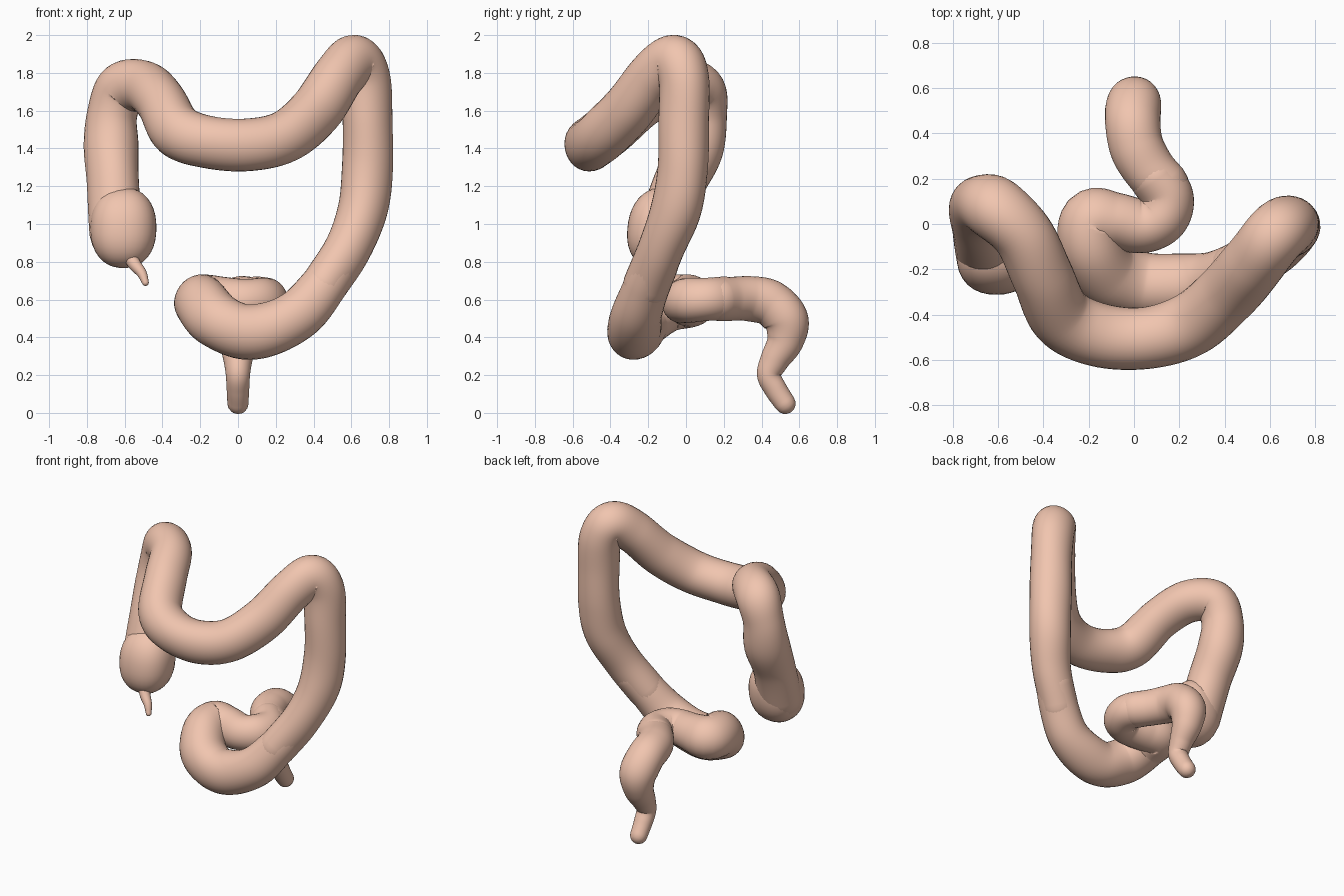
import bpy, bmesh, math
from mathutils import Vector

if "Cube" in bpy.data.objects:
    bpy.data.objects.remove(bpy.data.objects["Cube"])

mat = bpy.data.materials.new("flesh")
mat.diffuse_color = (0.88, 0.56, 0.43, 1)
mat.use_nodes = True
mat.node_tree.nodes["Principled BSDF"].inputs["Base Color"].default_value = mat.diffuse_color


def finish(name, bm):
    bmesh.ops.recalc_face_normals(bm, faces=bm.faces)
    me = bpy.data.meshes.new(name)
    bm.to_mesh(me)
    bm.free()
    for p in me.polygons:
        p.use_smooth = True
    me.materials.append(mat)
    ob = bpy.data.objects.new(name, me)
    bpy.context.collection.objects.link(ob)
    return ob


def spline(pts, steps):
    """Catmull-Rom through (x, y, z, radius) points."""
    p = [Vector(q) for q in pts]
    p = [2 * p[0] - p[1]] + p + [2 * p[-1] - p[-2]]
    out = []
    for i in range(1, len(p) - 2):
        a, b, c, d = p[i - 1:i + 3]
        for s in range(steps):
            t = s / steps
            out.append(0.5 * (2 * b + (c - a) * t + (2 * a - 5 * b + 4 * c - d) * t * t
                              + (3 * b - a - 3 * c + d) * t ** 3))
    return out + [p[-2]]


def tube(name, pts, steps=8, sides=32, lobes=0.0):
    """Sweep a softly lobed circle along the path, with rounded ends."""
    path = spline(pts, steps)
    pos = [q.to_3d() for q in path]
    rad = [q[3] for q in path]
    n = len(pos)
    tan = [(pos[min(i + 1, n - 1)] - pos[max(i - 1, 0)]).normalized() for i in range(n)]
    # rings as (centre, tangent, radius), with hemispherical caps
    caps = [math.radians(a) for a in (85, 65, 45, 22)]
    rings = [(pos[0] - tan[0] * rad[0] * math.sin(a), tan[0], rad[0] * math.cos(a)) for a in caps]
    rings += list(zip(pos, tan, rad))
    rings += [(pos[-1] + tan[-1] * rad[-1] * math.sin(a), tan[-1], rad[-1] * math.cos(a))
              for a in reversed(caps)]
    bm = bmesh.new()
    u = tan[0].orthogonal().normalized()
    prev, loops = tan[0], []
    for k, (c, t, r) in enumerate(rings):
        u = prev.rotation_difference(t) @ u
        u = (u - t * u.dot(t)).normalized()
        v = t.cross(u)
        prev = t
        loop = []
        for j in range(sides):
            a = 2 * math.pi * j / sides
            m = r * (1 + lobes * (math.cos(3 * a) + 0.6 * math.sin(k * 0.4 + 2 * a)))
            loop.append(bm.verts.new(c + (u * math.cos(a) + v * math.sin(a)) * m))
        loops.append(loop)
    for l0, l1 in zip(loops, loops[1:]):
        for j in range(sides):
            k = (j + 1) % sides
            bm.faces.new((l0[j], l0[k], l1[k], l1[j]))
    bm.faces.new(loops[0])
    bm.faces.new(loops[-1])
    return finish(name, bm)


# ascending, transverse and descending colon down to the sigmoid start
tube("colon", [
    (-0.645, -0.13, 0.95, .14), (-0.66, -0.04, 1.2, .138), (-0.67, 0.055, 1.4, .145),
    (-0.665, 0.085, 1.58, .133), (-0.61, 0.065, 1.715, .14), (-0.49, -0.05, 1.725, .135),
    (-0.405, -0.23, 1.645, .135), (-0.32, -0.41, 1.495, .142), (-0.16, -0.49, 1.435, .14),
    (0.05, -0.505, 1.42, .138), (0.25, -0.445, 1.465, .14), (0.41, -0.31, 1.60, .14),
    (0.53, -0.17, 1.78, .138), (0.615, -0.06, 1.862, .138), (0.67, -0.01, 1.77, .135),
    (0.685, -0.01, 1.55, .133), (0.685, -0.015, 1.3, .134), (0.66, -0.05, 1.08, .133),
    (0.58, -0.13, 0.87, .123), (0.45, -0.21, 0.67, .123)], lobes=0.015)

# S-shaped lower loop
tube("sigmoid", [
    (0.54, -0.155, 0.80, .118), (0.45, -0.21, 0.67, .123), (0.33, -0.26, 0.53, .133),
    (0.18, -0.275, 0.45, .142), (0.03, -0.27, 0.43, .146), (-0.11, -0.225, 0.49, .148),
    (-0.182, -0.11, 0.57, .147), (-0.18, 0.01, 0.59, .143), (-0.08, 0.01, 0.59, .128),
    (0.04, -0.01, 0.59, .118), (0.125, 0.03, 0.595, .118), (0.147, 0.12, 0.60, .115),
    (0.09, 0.21, 0.605, .115)], lobes=0.015)

# rectum and narrow outlet
tube("rectum", [
    (0.13, 0.17, 0.60, .113), (0.065, 0.245, 0.605, .116), (0.012, 0.34, 0.605, .12),
    (-0.005, 0.45, 0.58, .122), (0.0, 0.53, 0.49, .12), (0.0, 0.525, 0.38, .098),
    (0.0, 0.47, 0.28, .077), (0.0, 0.44, 0.2, .064), (0.0, 0.475, 0.125, .06),
    (0.0, 0.525, 0.05, .056)], lobes=0.01)

# bulging pouch at the start of the colon
bm = bmesh.new()
bmesh.ops.create_uvsphere(bm, u_segments=32, v_segments=20, radius=1)
for v in bm.verts:
    x, y, z = v.co / sum(abs(c) ** 2.25 for c in v.co) ** (1 / 2.25)
    v.co = (-0.607 + 0.175 * x, -0.142 + 0.168 * y + 0.02 * z, 0.98 + 0.213 * z)
finish("cecum", bm)

# small worm-like appendix
tube("appendix", [(-0.58, -0.22, 0.85, .04), (-0.55, -0.25, 0.79, .035),
                  (-0.51, -0.275, 0.74, .027), (-0.49, -0.295, 0.69, .018)], steps=5, sides=16)
